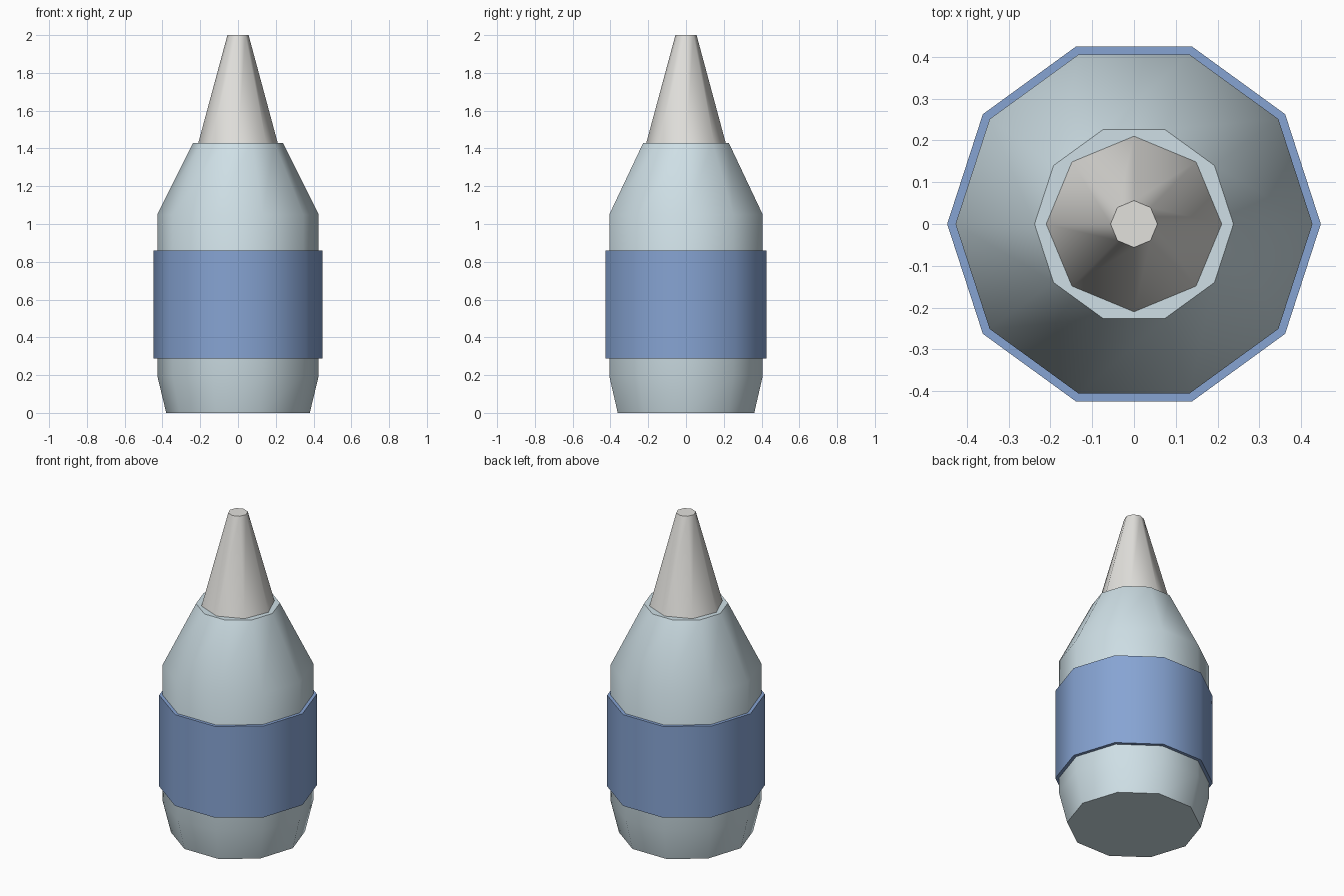
import bpy, bmesh, math

if "Cube" in bpy.data.objects:
    bpy.data.objects.remove(bpy.data.objects["Cube"])


def material(name, rgb):
    m = bpy.data.materials.new(name)
    m.diffuse_color = (*rgb, 1)
    m.use_nodes = True
    m.node_tree.nodes["Principled BSDF"].inputs["Base Color"].default_value = m.diffuse_color
    return m


def lathe(name, profile, sides, mat, closed=False):
    """Revolve (radius, z) points about z; cap the ends unless the profile is a loop."""
    bm = bmesh.new()
    rings = []
    for r, z in profile:
        rings.append([bm.verts.new((r * math.cos(math.tau * i / sides),
                                    r * math.sin(math.tau * i / sides), z))
                      for i in range(sides)])
    pairs = list(zip(rings, rings[1:]))
    if closed:
        pairs.append((rings[-1], rings[0]))
    else:
        bm.faces.new(rings[0][::-1])
        bm.faces.new(rings[-1])
    for a, b in pairs:
        for i in range(sides):
            j = (i + 1) % sides
            bm.faces.new((a[i], a[j], b[j], b[i]))
    bmesh.ops.recalc_face_normals(bm, faces=bm.faces[:])
    mesh = bpy.data.meshes.new(name)
    bm.to_mesh(mesh)
    bm.free()
    ob = bpy.data.objects.new(name, mesh)
    bpy.context.collection.objects.link(ob)
    mesh.materials.append(mat)
    bpy.ops.object.select_all(action='DESELECT')
    ob.select_set(True)
    bpy.context.view_layer.objects.active = ob
    bpy.ops.object.shade_smooth_by_angle(angle=math.radians(50))
    return ob


# Ten-sided bottle with chamfered foot and sloping shoulder
lathe("bottle_body", [(0.38, 0), (0.427, 0.195), (0.427, 1.05), (0.238, 1.43)],
      10, material("pale_blue", (0.62, 0.74, 0.79)))

# Label sleeve wrapped round the bottle
lathe("label_band", [(0.425, 0.288), (0.447, 0.288), (0.447, 0.859), (0.425, 0.859)],
      10, material("label_blue", (0.24, 0.37, 0.65)), closed=True)

# Eight-sided tapered nozzle
lathe("nozzle", [(0.21, 1.43), (0.056, 2.0)],
      8, material("warm_white", (0.76, 0.75, 0.72)))
